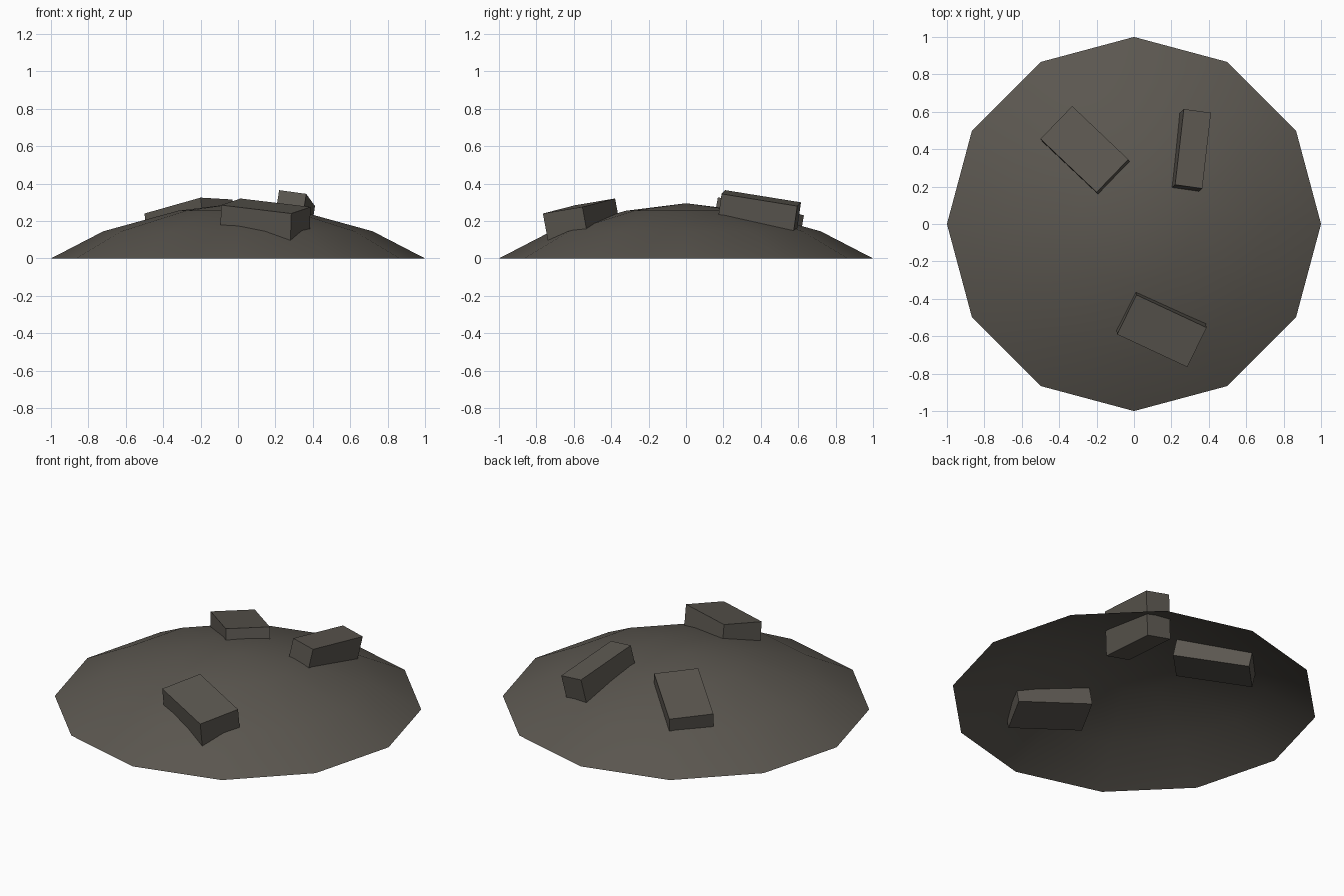
import bpy, bmesh, math
from mathutils import Vector

if "Cube" in bpy.data.objects:
    bpy.data.objects.remove(bpy.data.objects["Cube"])

stone = bpy.data.materials.new("dark stone grey")
stone.diffuse_color = (0.105, 0.095, 0.080, 1)
stone.use_nodes = True
stone.node_tree.nodes["Principled BSDF"].inputs["Base Color"].default_value = stone.diffuse_color


def make(name, bm):
    me = bpy.data.meshes.new(name)
    bm.to_mesh(me)
    bm.free()
    me.materials.append(stone)
    ob = bpy.data.objects.new(name, me)
    bpy.context.collection.objects.link(ob)
    return ob


# Open twelve-sided mound, smooth shaded
SIDES = 12
bm = bmesh.new()
rings = []
for r, z in [(1.0, 0.0), (0.72, 0.145), (0.32, 0.255)]:
    rings.append([bm.verts.new((r * math.cos(math.tau * i / SIDES),
                                r * math.sin(math.tau * i / SIDES), z))
                  for i in range(SIDES)])
apex = bm.verts.new((0, 0, 0.295))
for i in range(SIDES):
    j = (i + 1) % SIDES
    for lo, hi in zip(rings, rings[1:]):
        bm.faces.new((lo[i], lo[j], hi[j], hi[i]))
    bm.faces.new((rings[-1][i], rings[-1][j], apex))
for f in bm.faces:
    f.smooth = True
make("mound", bm)


# Tilted blocks: top corner, its two neighbours, and depth into the mound
def block(name, corner, a, b, depth):
    c = Vector(corner)
    u, v = Vector(a) - c, Vector(b) - c
    n = u.cross(v).normalized()
    v -= u * (u.dot(v) / u.length_squared) * 0.9    # square up the corner
    bm = bmesh.new()
    top = [bm.verts.new(p) for p in (c, c + u, c + u + v, c + v)]
    low = [bm.verts.new(p.co - n * depth) for p in top]
    bm.faces.new(top)
    bm.faces.new(low[::-1])
    for i in range(4):
        j = (i + 1) % 4
        bm.faces.new((top[j], top[i], low[i], low[j]))
    make(name, bm)


block("front_block", (-0.09, -0.59, 0.285), (0.285, -0.765, 0.24), (0.015, -0.38, 0.32), 0.19)
block("right_block", (0.22, 0.21, 0.365), (0.365, 0.19, 0.345), (0.265, 0.615, 0.30), 0.255)
block("left_block", (-0.50, 0.455, 0.24), (-0.20, 0.17, 0.325), (-0.33, 0.63, 0.23), 0.165)
